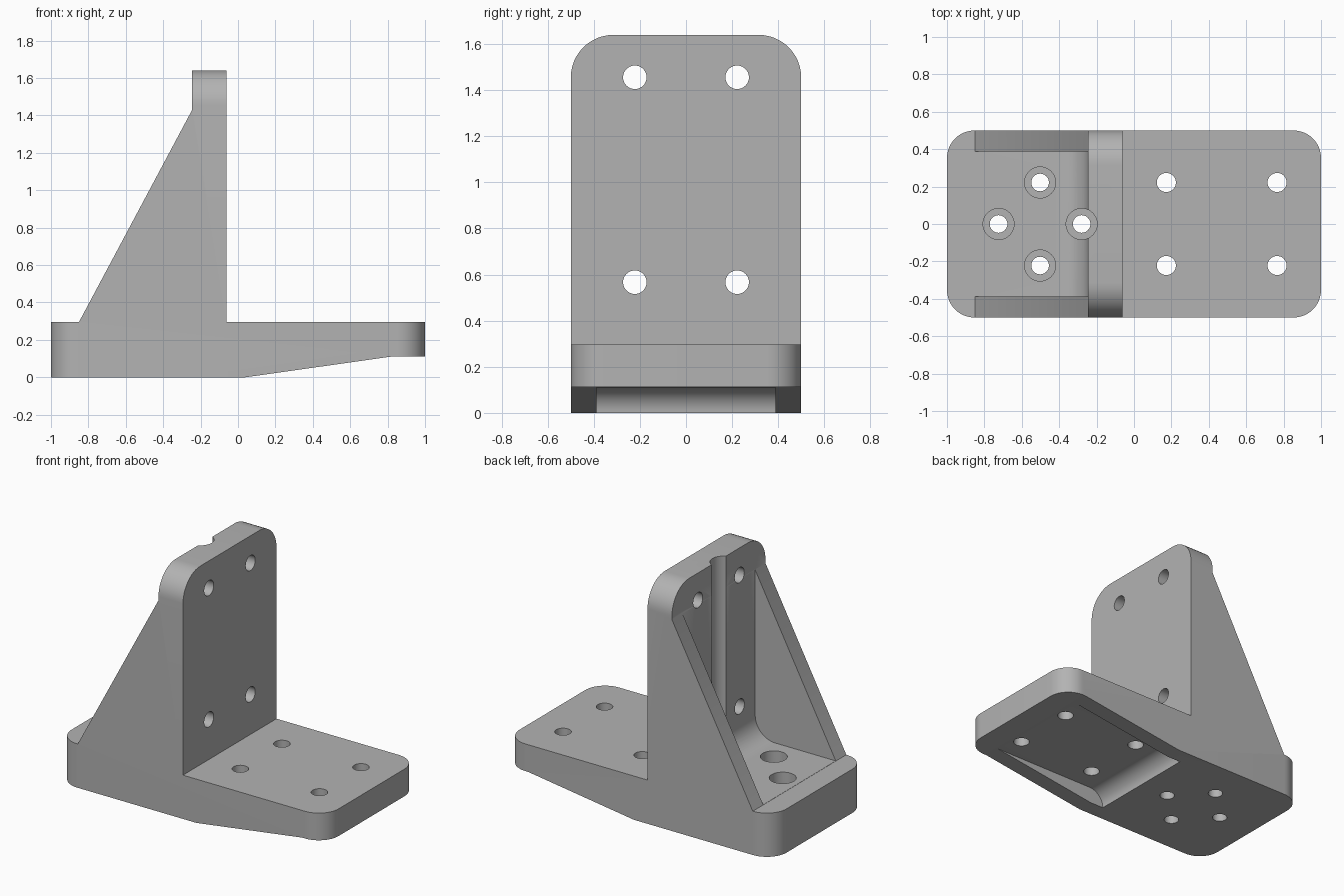
import bpy, bmesh
from math import sin, cos, pi, radians
from mathutils import Matrix

cube = bpy.data.objects.get("Cube")
if cube:
    bpy.data.objects.remove(cube, do_unlink=True)

grey = bpy.data.materials.new("plain grey")
grey.use_nodes = True
grey.diffuse_color = (0.45, 0.45, 0.45, 1)
grey.node_tree.nodes["Principled BSDF"].inputs["Base Color"].default_value = (0.45, 0.45, 0.45, 1)

# Overall dimensions
HALF_W, INNER = 0.5, 0.388        # half width, half width between the ribs
BASE, TOP = 0.296, 1.64           # base plate top, wall top
BACK, FACE = -0.245, -0.062       # the two wall faces
TIP = 0.112                       # underside of the thin end


def to_object(name, bm):
    bmesh.ops.recalc_face_normals(bm, faces=bm.faces)
    mesh = bpy.data.meshes.new(name)
    bm.to_mesh(mesh)
    bm.free()
    mesh.materials.append(grey)
    obj = bpy.data.objects.new(name, mesh)
    bpy.context.collection.objects.link(obj)
    return obj


def prism(points, half):
    """Extrude an x-z outline across y."""
    bm = bmesh.new()
    face = bm.faces.new([bm.verts.new((x, -half, z)) for x, z in points])
    grown = bmesh.ops.extrude_face_region(bm, geom=[face])["geom"]
    bmesh.ops.translate(bm, vec=(0, 2 * half, 0),
                        verts=[v for v in grown if isinstance(v, bmesh.types.BMVert)])
    return bm


def arc(cx, cz, r, start, end, steps=12):
    angles = [radians(start + (end - start) * i / steps) for i in range(steps + 1)]
    return [(cx + r * cos(a), cz + r * sin(a)) for a in angles]


def round_edges(bm, test, radius):
    edges = [e for e in bm.edges if test(*[v.co for v in e.verts])]
    bmesh.ops.bevel(bm, geom=edges, offset=radius, offset_type='OFFSET',
                    segments=12, profile=0.5, affect='EDGES')


def cut(target, cutter):
    """Subtract a helper solid and discard it."""
    cutter.hide_render = True
    mod = target.modifiers.new("cut", 'BOOLEAN')
    mod.operation, mod.solver, mod.object = 'DIFFERENCE', 'EXACT', cutter
    bpy.context.view_layer.update()
    graph = bpy.context.evaluated_depsgraph_get()
    mesh = bpy.data.meshes.new_from_object(target.evaluated_get(graph))
    target.modifiers.clear()
    target.data = mesh
    bpy.data.objects.remove(cutter, do_unlink=True)


def drill(target, centre, radius, length, axis='Z'):
    bm = bmesh.new()
    turn = Matrix.Rotation(pi / 2, 4, 'Y') if axis == 'X' else Matrix.Identity(4)
    bmesh.ops.create_cone(bm, cap_ends=True, segments=40, radius1=radius, radius2=radius,
                          depth=length, matrix=Matrix.Translation(centre) @ turn)
    cut(target, to_object("drill", bm))


# Solid body: base plate, upright wall and sloping gussets in one outline
body = prism([(-1, 0), (0.04, 0), (0.83, TIP), (1, TIP), (1, BASE), (FACE, BASE),
              (FACE, TOP), (BACK, TOP), (BACK, 1.43), (-0.85, BASE), (-1, BASE)], HALF_W)
round_edges(body, lambda a, b: abs(a.x) > 0.99 and abs(a.x - b.x) < 0.001
            and abs(a.y - b.y) < 0.001, 0.148)
round_edges(body, lambda a, b: min(a.z, b.z) > TOP - 0.01 and abs(a.y - b.y) < 0.001, 0.185)
bracket = to_object("angle_bracket", body)

# Space between the gussets, with a rounded inner corner
R = 0.15
floor, back = BASE + 0.001, BACK - 0.001
cut(bracket, to_object("gusset_gap", prism(
    [(-1.2, 1.8), (-1.2, floor)] + arc(back - R, floor + R, R, -90, 0) + [(back, 1.8)], INNER)))

# Hollow under the thin end, leaving two side ribs
r = TIP - 0.001
cut(bracket, to_object("underside_hollow", prism(
    [(FACE, -0.1)] + arc(FACE + r, 0, r, 180, 90) + [(1.1, r), (1.1, -0.1)], INNER)))

# Screw holes with counterbores; the one by the wall leaves a groove up its back
for x, y in [(-0.502, 0.222), (-0.502, -0.222), (-0.724, 0), (-0.28, 0)]:
    drill(bracket, (x, y, 1.1), 0.083, 1.8)
    drill(bracket, (x, y, 0.15), 0.047, 0.6)

# Plain holes through the thin end and the wall
for y in (-0.222, 0.222):
    for x in (0.173, 0.765):
        drill(bracket, (x, y, 0.2), 0.051, 0.8)
    for z in (0.567, 1.456):
        drill(bracket, (-0.15, y, z), 0.051, 0.5, 'X')

bpy.ops.object.select_all(action='DESELECT')
bracket.select_set(True)
bpy.context.view_layer.objects.active = bracket
bpy.ops.object.shade_smooth_by_angle(angle=radians(30))
